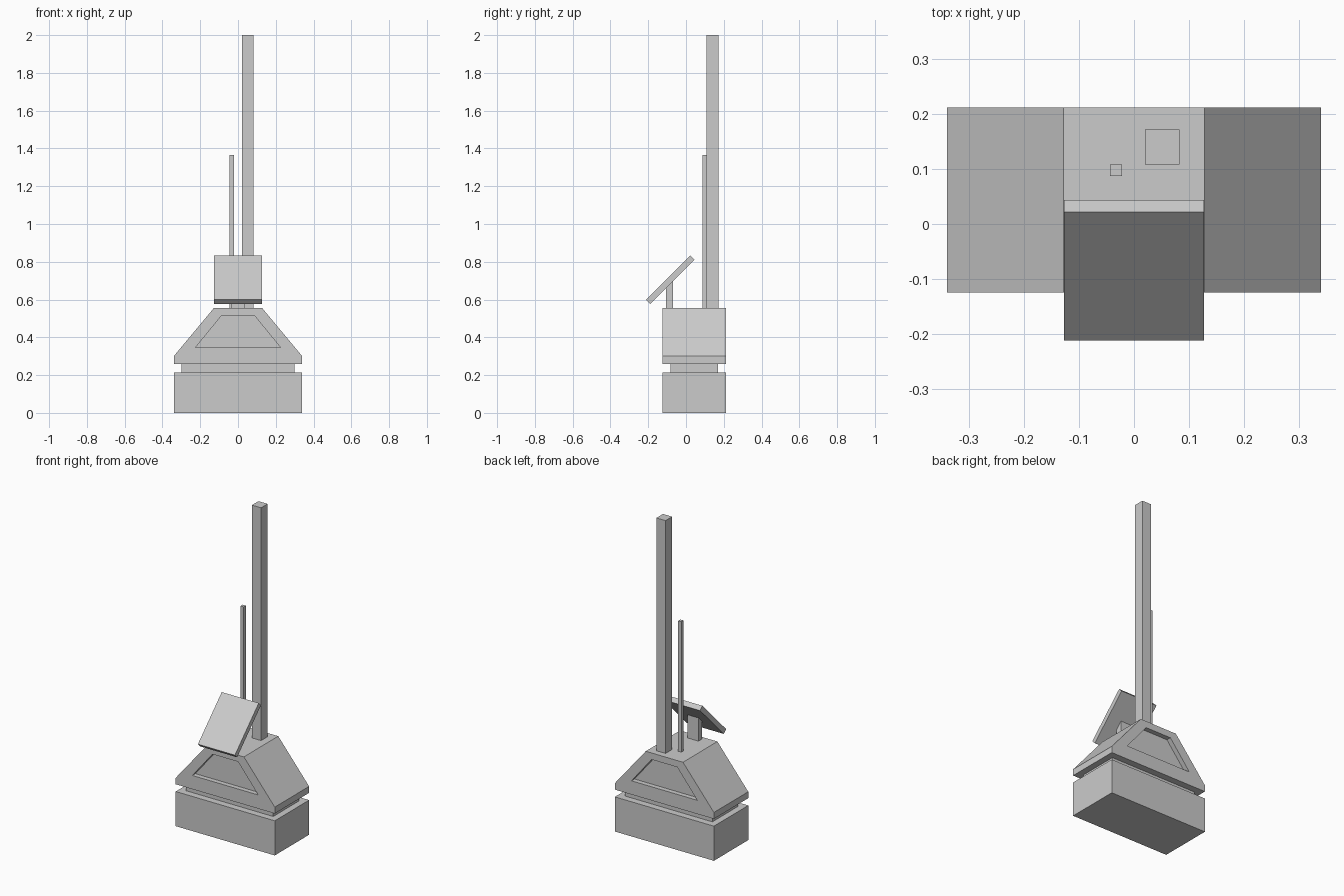
import bpy
import bmesh
from mathutils import Vector

cube = bpy.data.objects.get("Cube")
if cube:
    bpy.data.objects.remove(cube)

grey = bpy.data.materials.new("light_grey")
grey.use_nodes = True
colour = (0.6, 0.6, 0.6, 1)
grey.diffuse_color = colour
grey.node_tree.nodes["Principled BSDF"].inputs["Base Color"].default_value = colour

FRONT, BACK = -0.125, 0.212


def prism(name, profile, direction):
    """Extrude a flat outline along a direction."""
    bm = bmesh.new()
    face = bm.faces.new([bm.verts.new(p) for p in profile])
    grown = bmesh.ops.extrude_face_region(bm, geom=[face])
    verts = [v for v in grown["geom"] if isinstance(v, bmesh.types.BMVert)]
    bmesh.ops.translate(bm, verts=verts, vec=Vector(direction))
    bmesh.ops.recalc_face_normals(bm, faces=bm.faces)
    mesh = bpy.data.meshes.new(name)
    bm.to_mesh(mesh)
    bm.free()
    mesh.materials.append(grey)
    obj = bpy.data.objects.new(name, mesh)
    bpy.context.collection.objects.link(obj)
    return obj


def box(name, x0, x1, y0, y1, z0, z1):
    outline = [(x0, y0, z0), (x1, y0, z0), (x1, y1, z0), (x0, y1, z0)]
    return prism(name, outline, (0, 0, z1 - z0))


def mirrored(half, y):
    """Front outline from its right half, listed bottom to top."""
    points = half + [(-x, z) for x, z in reversed(half)]
    return [(x, y, z) for x, z in points]


# Plinth and recessed neck
box("base", -0.34, 0.34, FRONT, BACK, 0, 0.215)
box("neck", -0.30, 0.30, FRONT + 0.042, BACK - 0.042, 0.215, 0.26)

# Sloped housing with a recess in front and back
housing = prism("housing", mirrored([(0.34, 0.26), (0.34, 0.30), (0.128, 0.555)], FRONT),
                (0, BACK - FRONT, 0))
depth = 0.03
for name, y in (("front_recess_cutter", FRONT - depth), ("back_recess_cutter", BACK - depth)):
    cutter = prism(name, mirrored([(0.226, 0.345), (0.088, 0.514)], y), (0, 2 * depth, 0))
    cutter.hide_render = True
    cutter.hide_viewport = True
    cut = housing.modifiers.new(name, "BOOLEAN")
    cut.operation = "DIFFERENCE"
    cut.solver = "EXACT"
    cut.object = cutter

# Masts
box("tall_mast", 0.02, 0.083, 0.108, 0.172, 0.555, 2.0)
box("thin_mast", -0.044, -0.022, 0.087, 0.108, 0.555, 1.365)

# Tilted panel on its support
support = [(-0.105, 0.555), (-0.068, 0.555), (-0.068, 0.71), (-0.105, 0.675)]
prism("panel_support", [(-0.038, y, z) for y, z in support], (0.076, 0, 0))
panel = [(-0.212, 0.599), (-0.19, 0.577), (0.044, 0.811), (0.022, 0.833)]
prism("tilted_panel", [(-0.127, y, z) for y, z in panel], (0.254, 0, 0))
